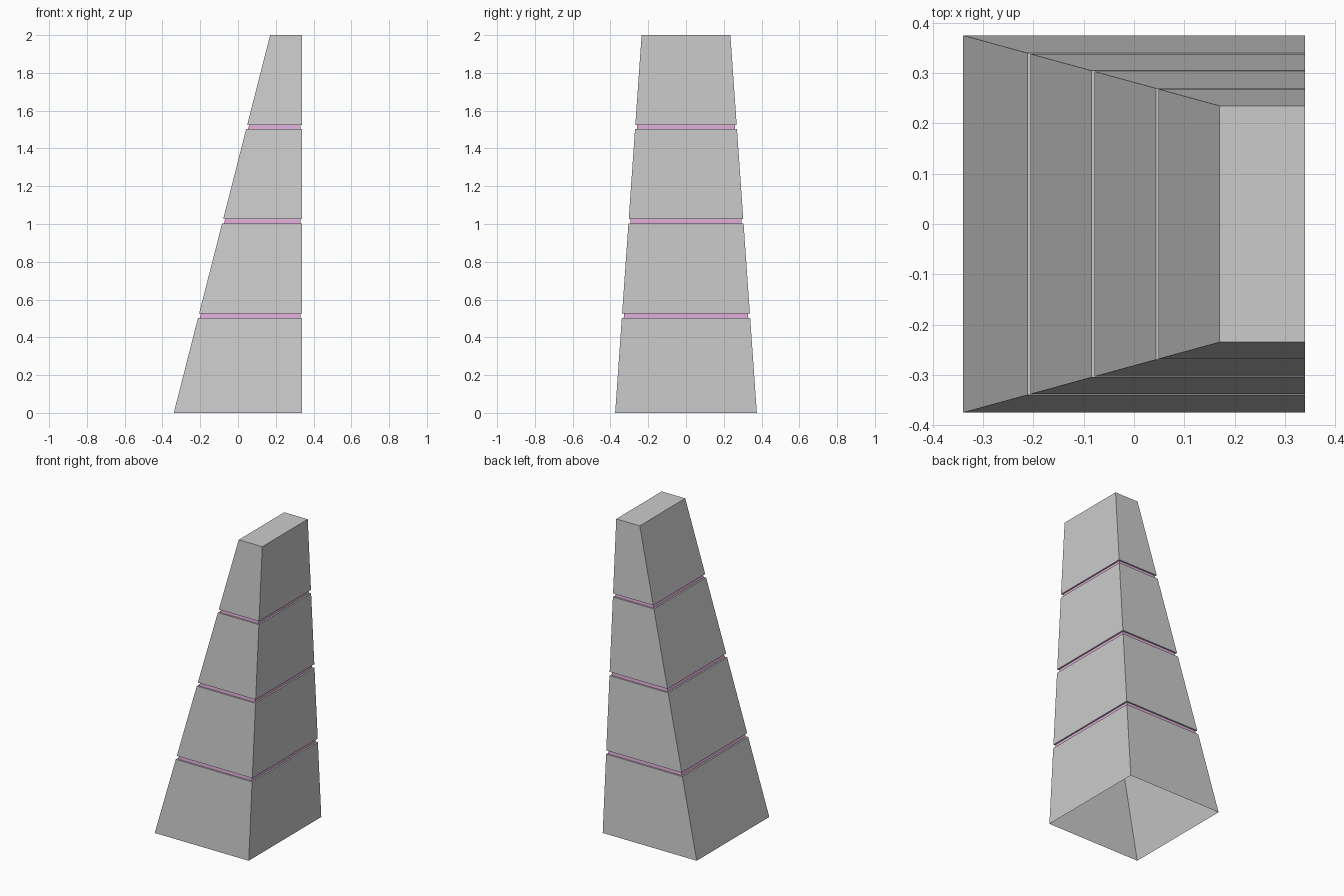
import bpy

if "Cube" in bpy.data.objects:
    bpy.data.objects.remove(bpy.data.objects["Cube"])

H = 2.0
GROOVES = [(0.502, 0.526), (1.002, 1.026), (1.503, 1.525)]
INSET = 0.010


def ring(z, inset=0.0):
    """Rectangular section of the leaning tower at height z (right side stays vertical)."""
    t = z / H
    x0 = -0.34 + 0.51 * t + inset
    x1 = 0.34 - inset
    y = 0.375 - 0.14 * t - inset
    return [(x0, -y, z), (x1, -y, z), (x1, y, z), (x0, y, z)]


def loft(name, rings, cap_top=False, skip=()):
    """Join successive rings with quads, leaving out the skipped bands."""
    verts = [v for r in rings for v in r]
    faces = []
    for i in range(len(rings) - 1):
        if i in skip:
            continue
        for k in range(4):
            n = (k + 1) % 4
            faces.append((4 * i + k, 4 * i + n, 4 * i + 4 + n, 4 * i + 4 + k))
    if cap_top:
        b = 4 * (len(rings) - 1)
        faces.append((b, b + 1, b + 2, b + 3))
    mesh = bpy.data.meshes.new(name)
    mesh.from_pydata(verts, [], faces)
    mesh.update()
    obj = bpy.data.objects.new(name, mesh)
    bpy.context.collection.objects.link(obj)
    return obj


# Tapered hollow body with ledges at each groove, open underneath
rings, skip = [ring(0)], []
for lo, hi in GROOVES:
    rings += [ring(lo), ring(lo, INSET), ring(hi, INSET), ring(hi)]
    skip.append(len(rings) - 3)
rings.append(ring(H))
loft("tower_body", rings, cap_top=True, skip=skip)

# Coloured strips at the bottom of the grooves
pink = bpy.data.materials.new("strip_pink")
pink.diffuse_color = (0.75, 0.42, 0.70, 1)
pink.use_nodes = True
pink.node_tree.nodes["Principled BSDF"].inputs["Base Color"].default_value = pink.diffuse_color
for i, (lo, hi) in enumerate(GROOVES, 1):
    strip = loft(f"groove_strip_{i}", [ring(lo, INSET), ring(hi, INSET)])
    strip.data.materials.append(pink)
